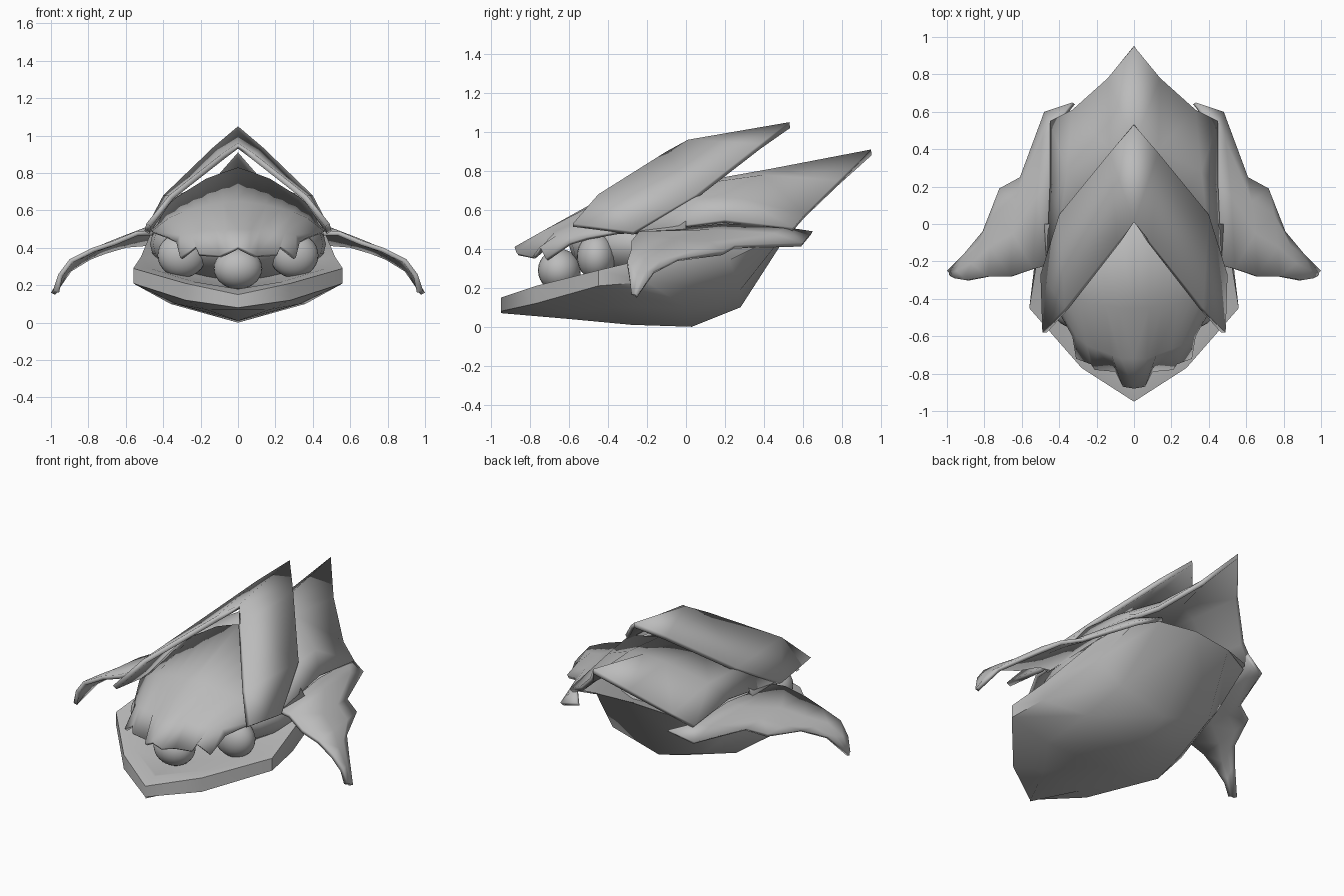
import bpy
import bmesh
from math import radians
from mathutils import Vector

default_cube = bpy.data.objects.get("Cube")
if default_cube:
    bpy.data.objects.remove(default_cube, do_unlink=True)

UNIT = 0.01  # profile points are given in hundredths

grey = bpy.data.materials.new("plain grey")
grey.use_nodes = True
grey_colour = (0.5, 0.5, 0.5, 1)
grey.diffuse_color = grey_colour
grey.node_tree.nodes["Principled BSDF"].inputs["Base Color"].default_value = grey_colour


def finish(obj, angle=40):
    """Give the object its colour and smooth shading with sharp edges kept."""
    obj.data.materials.append(grey)
    bpy.ops.object.select_all(action="DESELECT")
    obj.select_set(True)
    bpy.context.view_layer.objects.active = obj
    bpy.ops.object.shade_smooth_by_angle(angle=radians(angle))


def loft(name, rows, thickness=0.0, angle=40, whole=True):
    """Skin a grid of profile rows; whole shells are mirrored across the middle."""
    bm = bmesh.new()
    grid = [[bm.verts.new(Vector(point) * UNIT) for point in row] for row in rows]
    for upper, lower in zip(grid, grid[1:]):
        for a, b, c, d in zip(upper, upper[1:], lower[1:], lower):
            bm.faces.new((a, b, c, d))
    bmesh.ops.remove_doubles(bm, verts=bm.verts, dist=0.001)
    bmesh.ops.recalc_face_normals(bm, faces=bm.faces)
    bm.normal_update()
    # Armour shells face upward so their thickness grows inward
    if thickness and sum(f.normal.z * f.calc_area() for f in bm.faces) < 0:
        bmesh.ops.reverse_faces(bm, faces=bm.faces)
    mesh = bpy.data.meshes.new(name)
    bm.to_mesh(mesh)
    bm.free()
    obj = bpy.data.objects.new(name, mesh)
    bpy.context.collection.objects.link(obj)
    finish(obj, angle)
    if whole:
        mirror = obj.modifiers.new("Mirror", "MIRROR")
        mirror.use_clip = True
    if thickness:
        shell = obj.modifiers.new("Shell", "SOLIDIFY")
        shell.thickness = thickness
        shell.offset = -1
    return obj


def ball(name, centre, size):
    """Smooth rounded mass."""
    bpy.ops.mesh.primitive_uv_sphere_add(segments=24, ring_count=14, location=centre)
    obj = bpy.context.object
    obj.name = name
    obj.scale = size
    finish(obj, 60)


# Lower jaw: closed hull, rows run front to back from mouth floor to keel
mouth_floor = [(0, -84, 18), (0, -66, 18), (0, -42, 20), (0, -18, 24), (0, 20, 40), (0, 57, 55)]
inner_lip = [(0, -86, 18), (24, -70, 22), (47, -43, 29), (45, -18, 34), (42, 20, 46), (26, 55, 53)]
rim = [(0, -95, 15), (28, -77, 21), (56, -45, 29), (52, -20, 35), (47, 20, 47), (43, 52, 50)]
lip_base = [(0, -95, 8), (28, -77, 12), (56, -45, 21), (53, -20, 23), (46, 22, 34), (42, 50, 48)]
chine = [(0, -95, 7), (17, -62, 7), (33, -40, 10), (36, 0, 10), (33, 28, 19), (26, 55, 53)]
keel = [(0, -95, 7), (0, -60, 4), (0, -28, 1), (0, 3, 0), (0, 28, 10), (0, 57, 55)]
loft("lower_jaw", [mouth_floor, inner_lip, rim, lip_base, chine, keel])

# Inner head, cheeks and the round nose in the mouth opening
ball("inner_head", (0, -0.1, 0.42), (0.47, 0.5, 0.22))
ball("nose", (0, -0.65, 0.29), (0.13, 0.11, 0.11))
for side, label in ((1, "left"), (-1, "right")):
    ball(label + "_cheek", (side * 0.3, -0.46, 0.36), (0.13, 0.1, 0.12))

# Face plate with a ragged front edge, rows run from the middle outward
face_edge = [(0, -88, 41), (6, -87, 38), (10, -79, 36), (21, -78, 37), (23, -75, 41), (31, -72, 35), (33, -60, 43)]
face_brow = [(0, -72, 50), (7, -72, 50), (12, -70, 50), (20, -67, 49), (25, -65, 48), (31, -60, 47), (38, -51, 46)]
face_crown = [(0, -45, 65), (8, -45, 64), (15, -44, 63), (23, -43, 61), (30, -41, 59), (37, -38, 56), (46, -35, 49)]
face_back = [(0, 2, 83), (9, 2, 80), (17, 2, 77), (25, 1, 72), (33, 0, 67), (41, 0, 60), (48, 0, 50)]
loft("face_plate", [face_edge, face_brow, face_crown, face_back], 0.02, 50)

# Middle crest: raised chevron
crest_front = [(0, 1, 96), (9, -10, 90), (37, -45, 68), (49, -58, 53)]
crest_back = [(0, 53, 105), (13, 38, 94), (40, 5, 68), (50, -27, 49)]
loft("middle_crest", [crest_front, crest_back], 0.03)

# Rear crest: long pointed shell below the middle crest
rear_front = [(0, 4, 74), (16, 4, 73), (39, 2, 67), (47, -26, 49)]
rear_middle = [(0, 43, 81), (13, 40, 78), (36, 28, 66), (45, 20, 55)]
rear_edge = [(0, 95, 91), (14, 78, 75), (33, 61, 58), (45, 55, 51)]
loft("rear_crest", [rear_front, rear_middle, rear_edge], 0.03)

# Side fins: stations run from root to the drooping tip, front to back
fin_stations = [
    [(46, -22, 49), (44, 20, 53), (43, 52, 51), (33, 65, 49)],
    [(54, -24, 49), (52, 15, 50), (49, 45, 48), (48, 60, 43)],
    [(66, -28, 44), (65, -5, 45), (63, 12, 44), (61, 25, 42)],
    [(78, -28, 40), (77, -12, 40), (75, 5, 40), (72, 19, 39)],
    [(90, -30, 34), (87, -21, 35), (84, -12, 35), (81, -4, 35)],
    [(96, -29, 26), (95, -25, 27), (93, -21, 28), (91, -16, 29)],
    [(98, -28, 17), (99, -27, 17), (99, -26, 17), (100, -25, 16)],
]
for side, label in ((1, "left"), (-1, "right")):
    stations = [[(side * x, y, z) for x, y, z in row] for row in fin_stations]
    loft(label + "_side_fin", stations, 0.025, whole=False)
